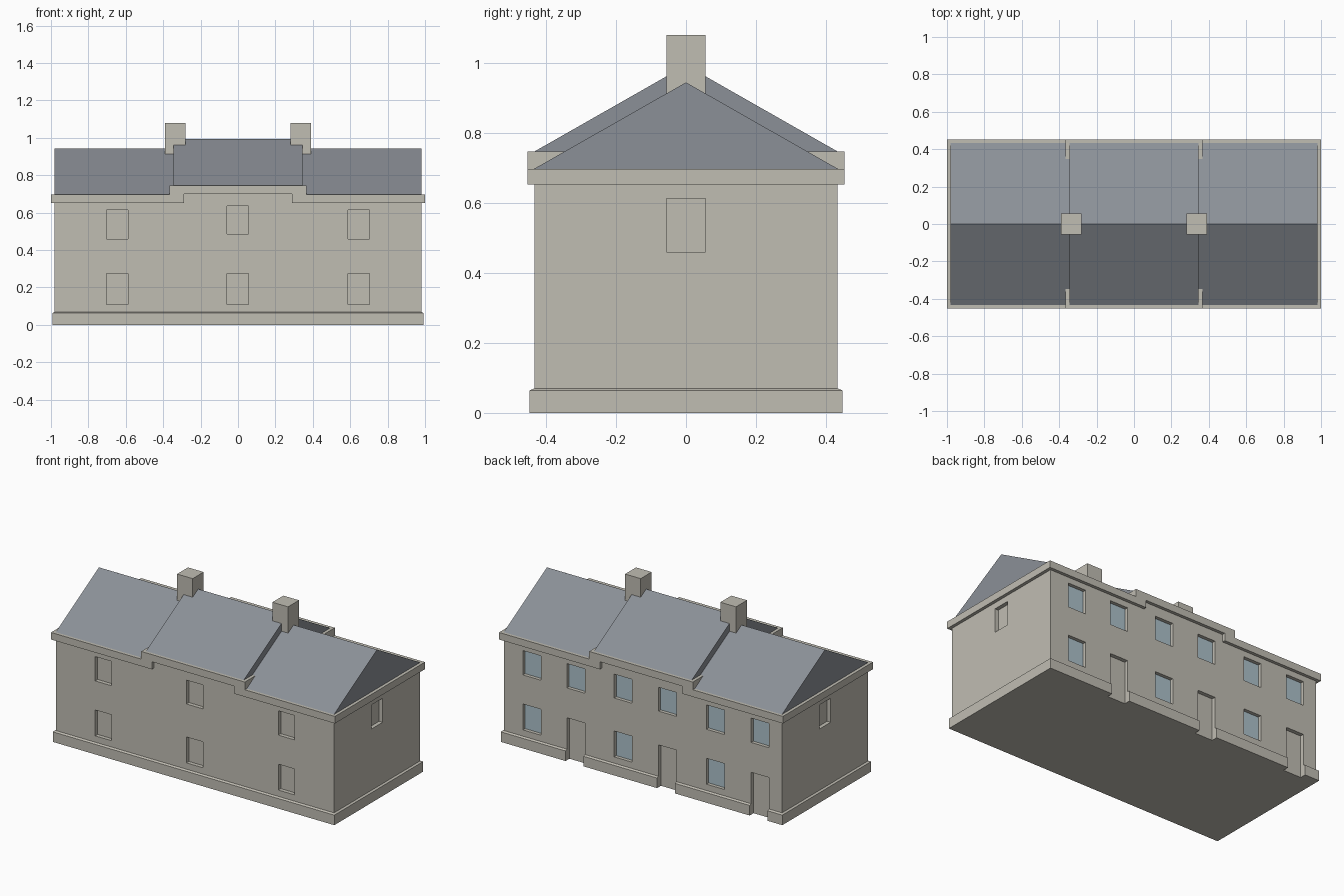
import bpy, bmesh
from mathutils import Vector

if "Cube" in bpy.data.objects:
    bpy.data.objects.remove(bpy.data.objects["Cube"])


def material(name, rgb):
    m = bpy.data.materials.new(name)
    m.diffuse_color = (*rgb, 1)
    m.use_nodes = True
    m.node_tree.nodes["Principled BSDF"].inputs["Base Color"].default_value = m.diffuse_color
    return m


STONE = material("stone", (0.53, 0.51, 0.45))
SLATE = material("slate", (0.26, 0.28, 0.31))
GLASS = material("glass", (0.42, 0.54, 0.60))


def finish(name, bm, mat):
    bmesh.ops.recalc_face_normals(bm, faces=bm.faces)
    me = bpy.data.meshes.new(name)
    bm.to_mesh(me)
    bm.free()
    me.materials.append(mat)
    ob = bpy.data.objects.new(name, me)
    bpy.context.collection.objects.link(ob)
    return ob


def add_box(bm, lo, hi):
    lo, hi = Vector(lo), Vector(hi)
    verts = bmesh.ops.create_cube(bm, size=1)["verts"]
    for v in verts:
        v.co = (lo + hi) / 2 + v.co * (hi - lo)
    return verts


def boxes(name, spans, mat):
    bm = bmesh.new()
    for lo, hi in spans:
        add_box(bm, lo, hi)
    return finish(name, bm, mat)


def prism(name, points, depth, mat):
    bm = bmesh.new()
    face = bm.faces.new([bm.verts.new(p) for p in points])
    ext = bmesh.ops.extrude_face_region(bm, geom=[face])["geom"]
    bmesh.ops.translate(bm, vec=depth,
                        verts=[g for g in ext if isinstance(g, bmesh.types.BMVert)])
    return finish(name, bm, mat)


def carve(ob, cutter):
    mod = ob.modifiers.new("openings", "BOOLEAN")
    mod.operation, mod.solver, mod.object = "DIFFERENCE", "EXACT", cutter
    bpy.context.view_layer.objects.active = ob
    bpy.ops.object.modifier_apply(modifier=mod.name)


# Walls, raised behind the middle of the cornice
half = [(0.98, 0.066), (0.98, 0.67), (0.30, 0.67), (0.30, 0.715)]
outline = half + [(-x, z) for x, z in reversed(half)]
walls = prism("walls", [(x, -0.433, z) for x, z in outline], (0, 0.866, 0), STONE)

# Plinth with a sloped top edge
bm = bmesh.new()
add_box(bm, (-0.992, -0.447, 0), (0.992, 0.447, 0.064))
top = max(bm.faces, key=lambda f: f.calc_center_median().z)
new = bmesh.ops.extrude_face_region(bm, geom=[top])["geom"]
bm.faces.remove(top)
for v in [g for g in new if isinstance(g, bmesh.types.BMVert)]:
    v.co = (0.98 if v.co.x > 0 else -0.98, 0.433 if v.co.y > 0 else -0.433, 0.07)
plinth = finish("plinth", bm, STONE)

# Opening layout: window rows per bay, glazed back windows and doors
DEPTH = 0.025
Y = 0.433 - DEPTH
LOWER = (0.11, 0.275)


def upper(x):
    return (0.485, 0.637) if abs(x) < 0.3 else (0.46, 0.615)


back_x = [0.783, 0.473, 0.14, -0.172, -0.51, -0.825]
door_x = back_x[1::2]
cuts, panes = [], []
for x in (-0.645, -0.002, 0.645):
    for z0, z1 in (LOWER, upper(x)):
        cuts.append(((x - 0.058, -0.5, z0), (x + 0.058, -Y, z1)))
for x in back_x:
    for z0, z1 in ([] if x in door_x else [LOWER]) + [upper(x)]:
        cuts.append(((x - 0.063, Y, z0), (x + 0.063, 0.5, z1)))
        panes.append(((x - 0.063, Y - 0.004, z0), (x + 0.063, Y + 0.003, z1)))
for s in (-1, 1):
    xs = sorted((s * (0.98 - DEPTH), s * 1.1))
    cuts.append(((xs[0], -0.056, 0.46), (xs[1], 0.056, 0.613)))
doors = [((x - 0.063, Y, -0.1), (x + 0.063, 0.5, 0.27)) for x in door_x]

wall_cutter = boxes("wall_cutter", cuts + doors, STONE)
door_cutter = boxes("door_cutter", doors, STONE)
carve(walls, wall_cutter)
carve(plinth, door_cutter)
for c in (wall_cutter, door_cutter):
    bpy.data.objects.remove(c)
boxes("window_glass", panes, GLASS)

# Stepped cornice
half = [(0.29, 0.70), (0.29, 0.652), (1.0, 0.652), (1.0, 0.697), (0.365, 0.697), (0.365, 0.746)]
outline = half + [(-x, z) for x, z in reversed(half)]
prism("cornice", [(x, -0.453, z) for x, z in outline], (0, 0.906, 0), STONE)

# Gabled roofs
for name, x0, x1, eave in (("left_roof", -0.98, -0.345, 0.697),
                           ("middle_roof", -0.345, 0.345, 0.746),
                           ("right_roof", 0.345, 0.98, 0.697)):
    prism(name, [(x0, -0.434, eave), (x0, 0.434, eave), (x0, 0, eave + 0.247)],
          (x1 - x0, 0, 0), SLATE)

# Chimneys
for name, x in (("left_chimney", -0.336), ("right_chimney", 0.336)):
    boxes(name, [((x - 0.055, -0.055, 0.80), (x + 0.055, 0.055, 1.08))], STONE)
